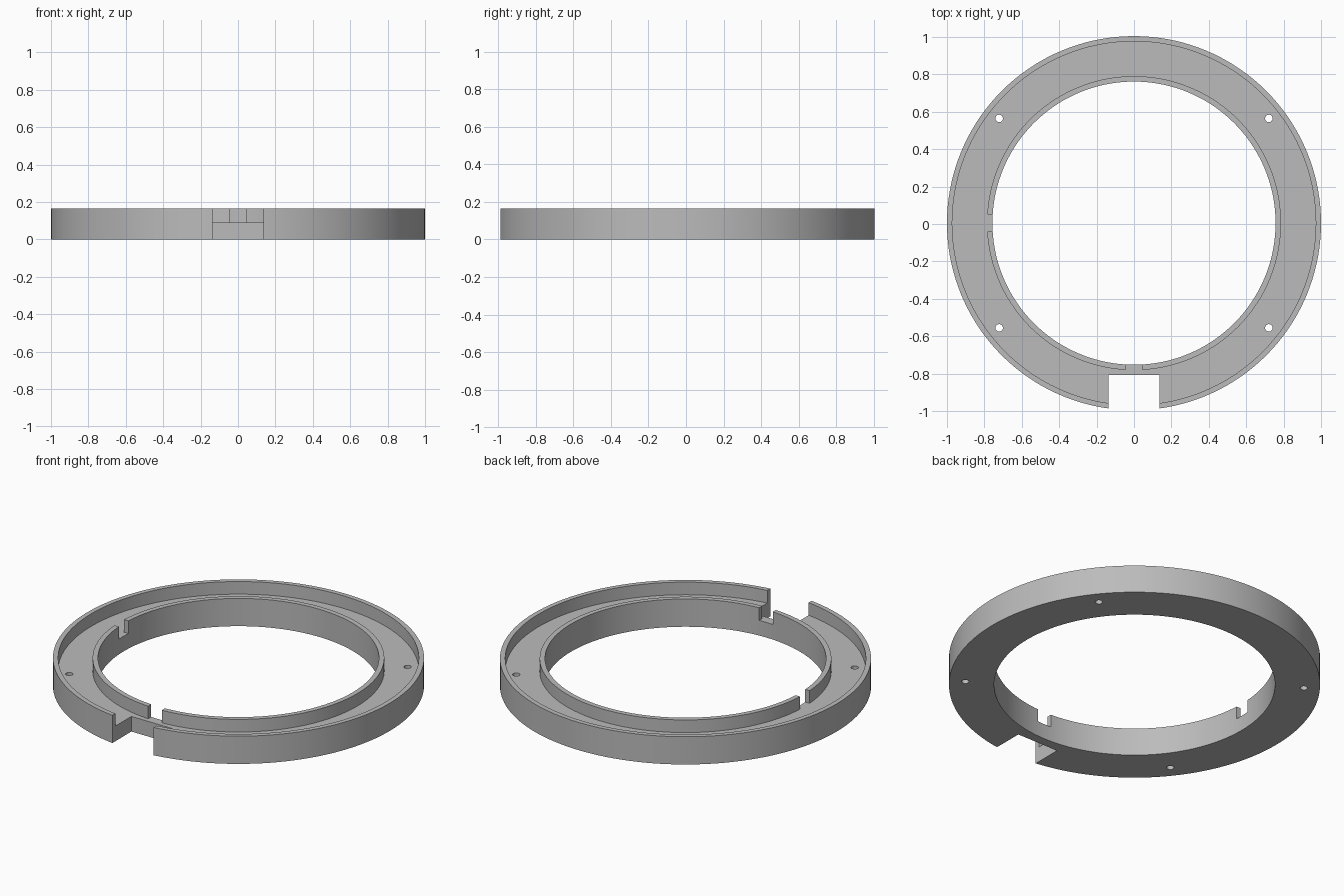
import bpy, bmesh, math
from mathutils import Matrix, Vector

if "Cube" in bpy.data.objects:
    bpy.data.objects.remove(bpy.data.objects["Cube"])

HEIGHT, FLOOR = 0.165, 0.09
R_OUT, R_OUT_WALL, R_IN_WALL, R_IN = 1.0, 0.972, 0.786, 0.757
CENTRE_Y = -0.0045

grey = bpy.data.materials.new("plain grey")
grey.use_nodes = True
colour = (0.5, 0.5, 0.5, 1)
grey.diffuse_color = colour
grey.node_tree.nodes["Principled BSDF"].inputs["Base Color"].default_value = colour


def add_object(name, bm):
    bmesh.ops.recalc_face_normals(bm, faces=bm.faces)
    mesh = bpy.data.meshes.new(name)
    bm.to_mesh(mesh)
    bm.free()
    mesh.materials.append(grey)
    obj = bpy.data.objects.new(name, mesh)
    bpy.context.collection.objects.link(obj)
    return obj


def lathe(name, profile, steps):
    bm = bmesh.new()
    verts = [bm.verts.new((r, 0, z)) for r, z in profile]
    edges = [bm.edges.new((v, verts[i - 1])) for i, v in enumerate(verts)]
    bmesh.ops.spin(bm, geom=verts + edges, axis=(0, 0, 1), cent=(0, 0, 0),
                   angle=math.tau, steps=steps)
    bmesh.ops.remove_doubles(bm, verts=bm.verts, dist=0.0001)
    return add_object(name, bm)


def box_cutter(name, low, high):
    low, high = Vector(low), Vector(high)
    bm = bmesh.new()
    bmesh.ops.create_cube(bm, size=1, matrix=Matrix.Translation((low + high) / 2)
                          @ Matrix.Diagonal((*(high - low), 1)))
    return add_object(name, bm)


def hole_cutter(name, x, y):
    bm = bmesh.new()
    bmesh.ops.create_cone(bm, cap_ends=True, segments=24, radius1=0.02, radius2=0.02,
                          depth=1, matrix=Matrix.Translation((x, y, 0)))
    return add_object(name, bm)


# Open channel ring: floor with a thin outer and inner wall
ring = lathe("channel_ring", [
    (R_IN, 0), (R_OUT, 0), (R_OUT, HEIGHT), (R_OUT_WALL, HEIGHT),
    (R_OUT_WALL, FLOOR), (R_IN_WALL, FLOOR), (R_IN_WALL, HEIGHT), (R_IN, HEIGHT)], 144)

# Front slot, inner wall notches and four screw holes
cutters = [
    box_cutter("front_slot_cutter", (-0.136, -1.2, -1), (0.136, -0.812, 1)),
    box_cutter("front_notch_cutter", (-0.045, -0.80, FLOOR), (0.045, -0.7, 1)),
    box_cutter("right_notch_cutter", (-0.80, -0.045, FLOOR), (-0.7, 0.045, 1)),
]
cutters += [hole_cutter("screw_hole_cutter", sx * 0.721, sy * 0.56)
            for sx in (-1, 1) for sy in (-1, 1)]

bpy.ops.object.select_all(action="DESELECT")
bpy.context.view_layer.objects.active = ring
ring.select_set(True)
for cutter in cutters:
    mod = ring.modifiers.new("cut", "BOOLEAN")
    mod.operation, mod.solver, mod.object = "DIFFERENCE", "EXACT", cutter
    bpy.ops.object.modifier_apply(modifier=mod.name)
    bpy.data.objects.remove(cutter)

# Round walls smooth, corners sharp, centred with the open slot
bpy.ops.object.shade_smooth_by_angle(angle=math.radians(30))
ring.location.y = CENTRE_Y + 0.009
